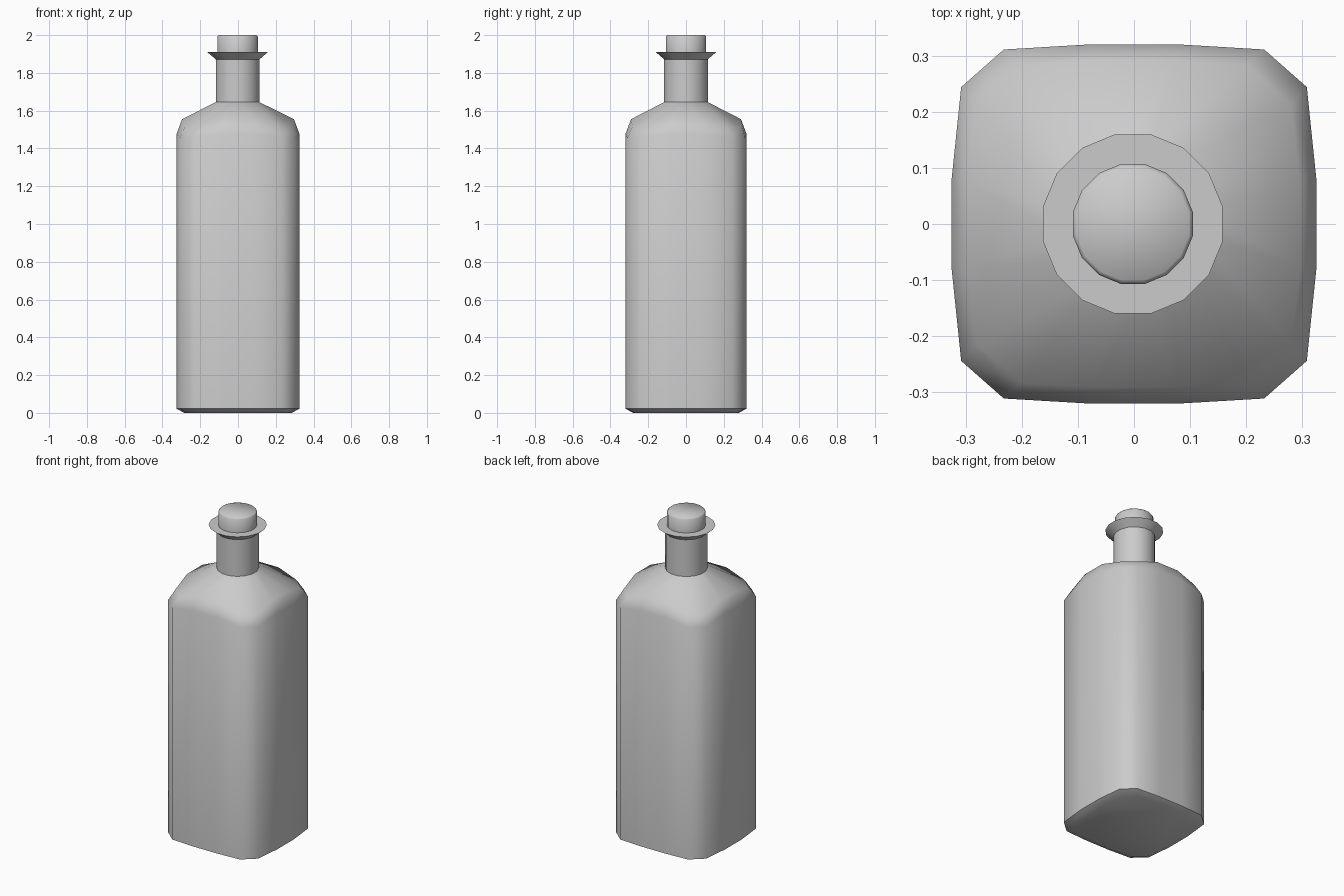
import bpy
import bmesh
import math

cube = bpy.data.objects.get("Cube")
if cube:
    bpy.data.objects.remove(cube, do_unlink=True)

grey = bpy.data.materials.new("plain grey")
grey.use_nodes = True
GREY = (0.6, 0.6, 0.6, 1)
grey.diffuse_color = GREY
grey.node_tree.nodes["Principled BSDF"].inputs["Base Color"].default_value = GREY

SIDES = 16


def circle(radius, z):
    """Sixteen-sided ring with flats on the axes."""
    step = math.tau / SIDES
    return [(radius * math.cos((i + 0.5) * step) - 0.002,
             radius * math.sin((i + 0.5) * step), z) for i in range(SIDES)]


def bowed_square(side, corner, z_side, z_corner):
    """Square ring with bowed sides and cut corners, from one quarter's points."""
    (sx, sy), (cx, cy) = side, corner
    quarter = [(sx, sy, z_side), (cx, cy, z_corner),
               (cy - 0.012, cx + 0.003, z_corner), (sy, sx - 0.005, z_side)]
    ring = []
    for mx, my in ((1, 1), (-1, 1), (-1, -1), (1, -1)):
        points = quarter if mx * my > 0 else quarter[::-1]
        ring += [(x * mx, y * my, z) for x, y, z in points]
    return ring


def loft(name, rings, angle, cap_bottom=False, cap_top=False):
    """Skin a stack of rings and smooth it below the given angle."""
    bm = bmesh.new()
    loops = [[bm.verts.new(p) for p in ring] for ring in rings]
    for low, high in zip(loops, loops[1:]):
        for i in range(SIDES):
            j = (i + 1) % SIDES
            bm.faces.new((low[i], low[j], high[j], high[i]))
    if cap_bottom:
        bm.faces.new(loops[0][::-1])
    if cap_top:
        bm.faces.new(loops[-1])
    mesh = bpy.data.meshes.new(name)
    bm.to_mesh(mesh)
    bm.free()
    mesh.materials.append(grey)
    obj = bpy.data.objects.new(name, mesh)
    bpy.context.collection.objects.link(obj)
    bpy.ops.object.select_all(action="DESELECT")
    obj.select_set(True)
    bpy.context.view_layer.objects.active = obj
    bpy.ops.object.shade_smooth_by_angle(angle=math.radians(angle))
    return obj


# Bottle body with a rounded shoulder
wall_side, wall_corner = (0.325, 0.08), (0.308, 0.244)
loft("bottle_body", [
    bowed_square((0.285, 0.07), (0.268, 0.21), 0, 0),
    bowed_square(wall_side, wall_corner, 0.022, 0.022),
    bowed_square(wall_side, wall_corner, 1.478, 1.455),
    bowed_square((0.296, 0.075), (0.28, 0.213), 1.555, 1.515),
    circle(0.118, 1.645),
], 60, cap_bottom=True)

# Neck
loft("bottle_neck", [circle(0.118, 1.645), circle(0.118, 1.875)], 40)

# Flared lip
loft("bottle_lip", [
    circle(0.118, 1.872), circle(0.163, 1.91), circle(0.108, 1.91),
], 40)

# Stopper with a softened top edge
loft("stopper", [
    circle(0.109, 1.905), circle(0.109, 1.992), circle(0.102, 2.0),
], 50, cap_top=True)
